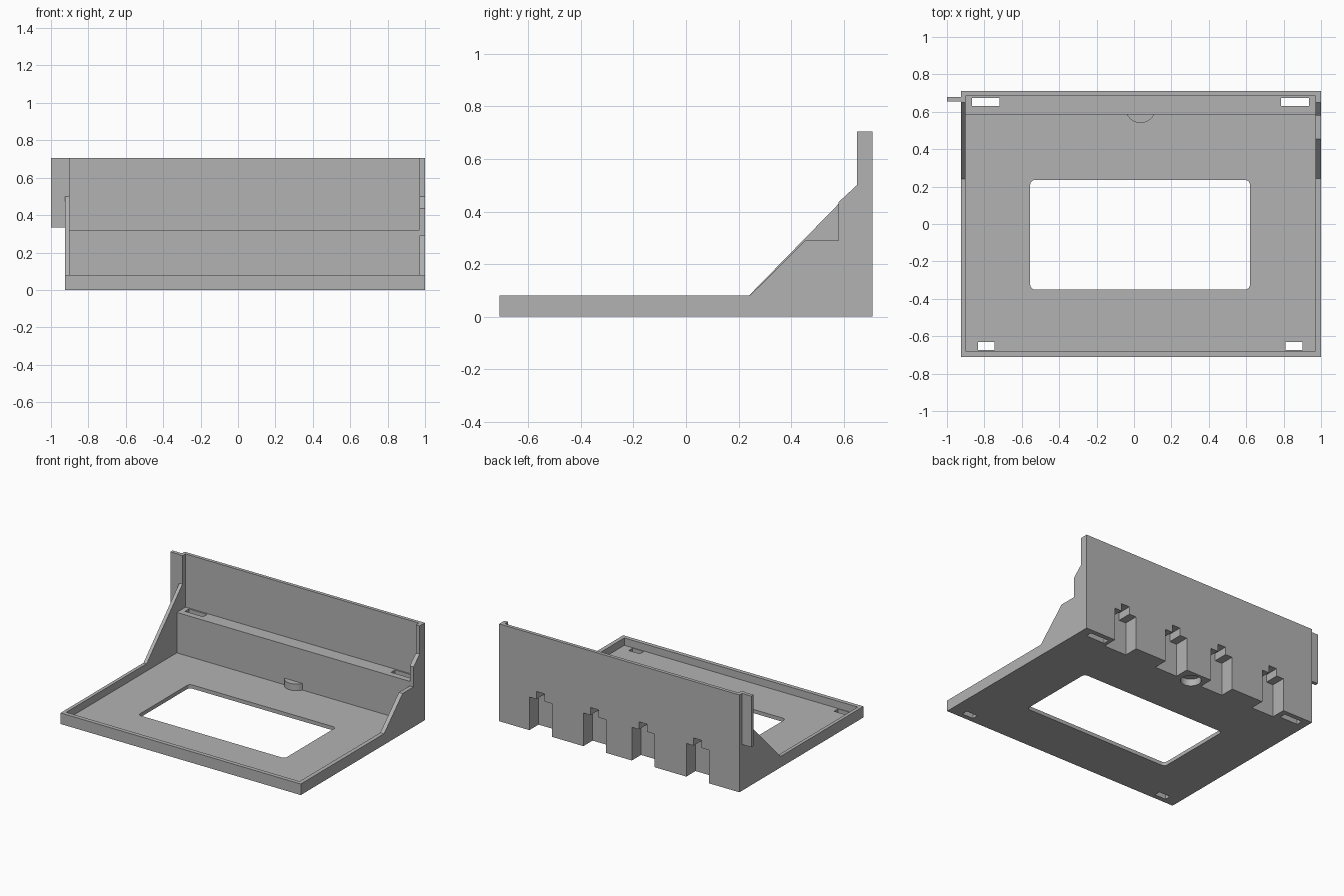
import bpy, bmesh, math
from mathutils import Vector

old = bpy.data.objects.get("Cube")
if old:
    bpy.data.objects.remove(old, do_unlink=True)

grey = bpy.data.materials.new("plain grey")
grey.use_nodes = True
colour = (0.45, 0.45, 0.45, 1)
grey.diffuse_color = colour
grey.node_tree.nodes["Principled BSDF"].inputs["Base Color"].default_value = colour

AXES = {"x": lambda a, b, t: (t, a, b),
        "y": lambda a, b, t: (a, t, b),
        "z": lambda a, b, t: (a, b, t)}


def add_prism(bm, profile, axis, start, end):
    """Extrude a closed 2D profile along an axis."""
    place = AXES[axis]
    face = bm.faces.new([bm.verts.new(place(a, b, start)) for a, b in profile])
    moved = bmesh.ops.extrude_face_region(bm, geom=[face])["geom"]
    shift = Vector(place(0, 0, end - start))
    bmesh.ops.translate(bm, vec=shift, verts=[v for v in moved if isinstance(v, bmesh.types.BMVert)])


def rect(a0, a1, b0, b1):
    return [(a0, b0), (a1, b0), (a1, b1), (a0, b1)]


def circle(cx, cy, r, count=48):
    return [(cx + r * math.cos(math.tau * i / count),
             cy + r * math.sin(math.tau * i / count)) for i in range(count)]


def rounded_rect(x0, x1, y0, y1, r, steps=6):
    corners = [(x1 - r, y1 - r), (x0 + r, y1 - r), (x0 + r, y0 + r), (x1 - r, y0 + r)]
    return [(cx + r * math.cos(math.pi / 2 * (q + s / steps)),
             cy + r * math.sin(math.pi / 2 * (q + s / steps)))
            for q, (cx, cy) in enumerate(corners) for s in range(steps + 1)]


def make(name, prisms):
    bm = bmesh.new()
    for prism in prisms:
        add_prism(bm, *prism)
    bmesh.ops.recalc_face_normals(bm, faces=bm.faces)
    mesh = bpy.data.meshes.new(name)
    bm.to_mesh(mesh)
    bm.free()
    mesh.materials.append(grey)
    obj = bpy.data.objects.new(name, mesh)
    bpy.context.collection.objects.link(obj)
    return obj


LEFT, RIGHT, FRONT, BACK = -0.925, 1.0, -0.71, 0.71
RIM, FLOOR, LEDGE, TOP = 0.08, 0.027, 0.32, 0.705

# Tray floor, front rim, ledge and back panel share one cross-section
section = [(FRONT, 0), (BACK, 0), (BACK, TOP), (0.685, TOP), (0.685, LEDGE),
           (0.585, LEDGE), (0.585, FLOOR), (-0.68, FLOOR), (-0.68, RIM), (FRONT, RIM)]
stand = make("stand_body", [(section, "x", LEFT + 0.01, RIGHT - 0.01)])

# Side walls: plain on one side, stepped opening on the other
base = [(FRONT, RIM), (FRONT, 0), (BACK, 0), (BACK, TOP), (0.65, TOP), (0.65, 0.5)]
plain_wall = base + [(0.24, RIM)]
stepped_wall = base + [(0.58, 0.435), (0.58, 0.29), (0.455, 0.29), (0.243, RIM)]
additions = [
    make("plain_side_wall", [(plain_wall, "x", LEFT, -0.90)]),
    make("stepped_side_wall", [(stepped_wall, "x", 0.97, RIGHT)]),
    make("side_tab", [(rect(-1, -0.91, 0.655, 0.68), "z", 0.335, TOP)]),
    make("round_boss", [(circle(0.035, 0.62, 0.08), "z", 0, 0.075)]),
]

# Openings: window, mounting slots, magnet pocket and rear cable notches
cuts = [(rounded_rect(-0.555, 0.62, -0.35, 0.235, 0.025), "z", -0.1, 0.2),
        (circle(0.035, 0.62, 0.068), "z", -0.1, 0.05)]
for x0, x1, y0, y1 in [(-0.865, -0.72, 0.63, 0.675), (0.785, 0.935, 0.63, 0.675),
                       (-0.835, -0.745, -0.675, -0.63), (0.81, 0.90, -0.675, -0.63)]:
    cuts.append((rect(x0, x1, y0, y1), "z", -0.1, 0.5))
half, slim, shoulder, peak = 0.09, 0.033, 0.24, 0.295
for x in (0.668, 0.235, -0.153, -0.59):
    notch = [(x - half, -0.1), (x + half, -0.1), (x + half, shoulder), (x + slim, shoulder),
             (x + slim, peak), (x - slim, peak), (x - slim, shoulder), (x - half, shoulder)]
    cuts.append((notch, "y", 0.605, 0.8))
cutter = make("openings_cutter", cuts)
cutter.hide_render = True

# Merge the parts, cut the openings, and keep only the finished body
for helper in additions + [cutter]:
    mod = stand.modifiers.new(helper.name, "BOOLEAN")
    mod.operation = "DIFFERENCE" if helper is cutter else "UNION"
    mod.solver = "EXACT"
    mod.object = helper
graph = bpy.context.evaluated_depsgraph_get()
finished = bpy.data.meshes.new_from_object(stand.evaluated_get(graph))
stand.modifiers.clear()
stand.data = finished
for helper in additions + [cutter]:
    bpy.data.objects.remove(helper, do_unlink=True)

bpy.ops.object.select_all(action="DESELECT")
stand.select_set(True)
bpy.context.view_layer.objects.active = stand
bpy.ops.object.shade_smooth_by_angle(angle=math.radians(30))
